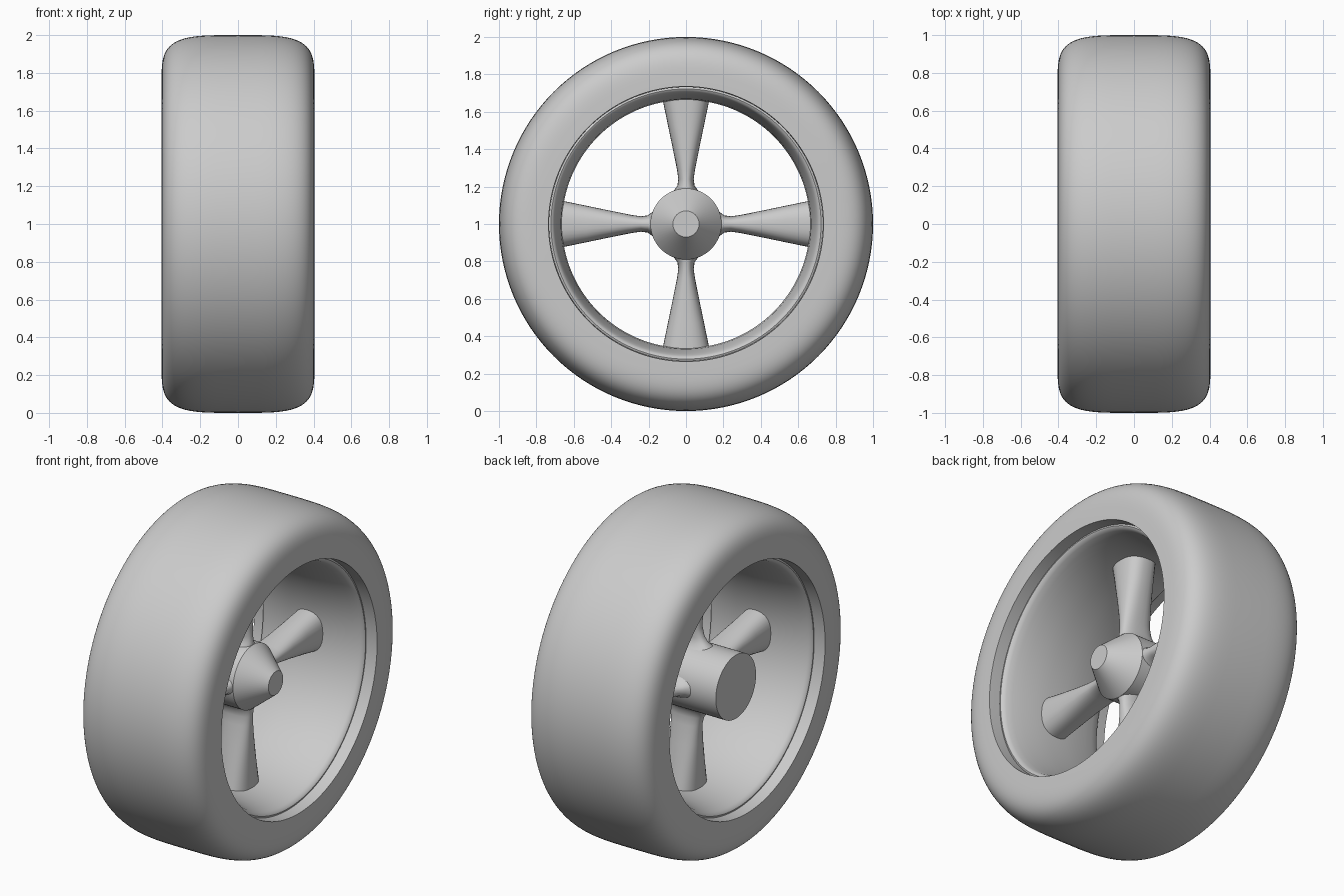
import bpy
import bmesh
from math import sin, cos, pi, copysign, radians
from mathutils import Matrix, Vector

cube = bpy.data.objects.get("Cube")
if cube:
    bpy.data.objects.remove(cube, do_unlink=True)

grey = bpy.data.materials.new("plain grey")
grey.use_nodes = True
colour = (0.6, 0.6, 0.6, 1)
grey.diffuse_color = colour
grey.node_tree.nodes["Principled BSDF"].inputs["Base Color"].default_value = colour

CENTRE = Vector((0, 0, 1))


def finish(name, bm, angle=35):
    bmesh.ops.remove_doubles(bm, verts=bm.verts, dist=1e-5)
    bmesh.ops.recalc_face_normals(bm, faces=bm.faces)
    mesh = bpy.data.meshes.new(name)
    bm.to_mesh(mesh)
    bm.free()
    mesh.materials.append(grey)
    obj = bpy.data.objects.new(name, mesh)
    obj.location = CENTRE
    bpy.context.collection.objects.link(obj)
    bpy.ops.object.select_all(action="DESELECT")
    obj.select_set(True)
    bpy.context.view_layer.objects.active = obj
    bpy.ops.object.shade_smooth_by_angle(angle=radians(angle))
    return obj


def revolve(name, profile, closed, steps=128):
    """Spin (x, radius) points round the axle."""
    bm = bmesh.new()
    verts = [bm.verts.new((x, 0, r)) for x, r in profile]
    edges = [bm.edges.new(pair) for pair in zip(verts, verts[1:])]
    if closed:
        edges.append(bm.edges.new((verts[-1], verts[0])))
    bmesh.ops.spin(bm, geom=verts + edges, axis=(1, 0, 0), cent=(0, 0, 0),
                   angle=2 * pi, steps=steps, use_merge=True)
    return finish(name, bm)


def power(value, exponent):
    return copysign(abs(value) ** exponent, value)


def mirrored(half):
    return half + [(-x, r) for x, r in reversed(half)]


# Tyre: squared-off round tread with flat side walls
bead = 0.735
tread = [(0.405 * power(cos(pi * i / 40), 0.5),
          bead + (1 - bead) * power(sin(pi * i / 40), 0.5)) for i in range(41)]
revolve("tyre", tread + [(-0.33, 0.732), (0.33, 0.732)], True)

# Rim: rounded flanges running into a shallow dished barrel
flange = [(0.32, 0.745), (0.335, 0.732), (0.338, 0.722), (0.333, 0.712),
          (0.315, 0.702), (0.28, 0.692), (0.22, 0.68), (0.14, 0.669), (0.06, 0.663)]
revolve("rim", mirrored(flange), True)

# Hub: straight barrel at the back, blunt cone at the front
revolve("hub", [(-0.33, 0), (-0.33, 0.19), (0.1, 0.19), (0.25, 0.07), (0.25, 0)],
        False, 64)

# Spokes: rounded blades that flare at the rim and fillet into the hub
# Each section is radius, half width, front x, back x
SECTIONS = [(0.15, 0.085, 0.1, -0.2), (0.185, 0.06, 0.1, -0.17),
            (0.205, 0.046, 0.096, -0.14), (0.24, 0.041, 0.092, -0.115),
            (0.29, 0.048, 0.09, -0.1), (0.4, 0.07, 0.09, -0.095),
            (0.53, 0.097, 0.092, -0.095), (0.67, 0.126, 0.095, -0.095)]


def spoke(name, turn):
    bm = bmesh.new()
    rings = []
    count = 32
    for radius, width, front, back in SECTIONS:
        middle, depth = (front + back) / 2, (front - back) / 2
        ring = []
        for i in range(count):
            a = 2 * pi * i / count
            ring.append(bm.verts.new((middle + depth * power(cos(a), 0.8),
                                      width * power(sin(a), 0.8), radius)))
        rings.append(ring)
    for low, high in zip(rings, rings[1:]):
        for i in range(count):
            j = (i + 1) % count
            bm.faces.new((low[i], low[j], high[j], high[i]))
    bm.faces.new(rings[0])
    bm.faces.new(rings[-1])
    bmesh.ops.transform(bm, matrix=Matrix.Rotation(turn, 4, "X"), verts=bm.verts)
    finish(name, bm, 50)


for n, side in enumerate(("top", "front", "bottom", "back")):
    spoke(side + "_spoke", n * pi / 2)
